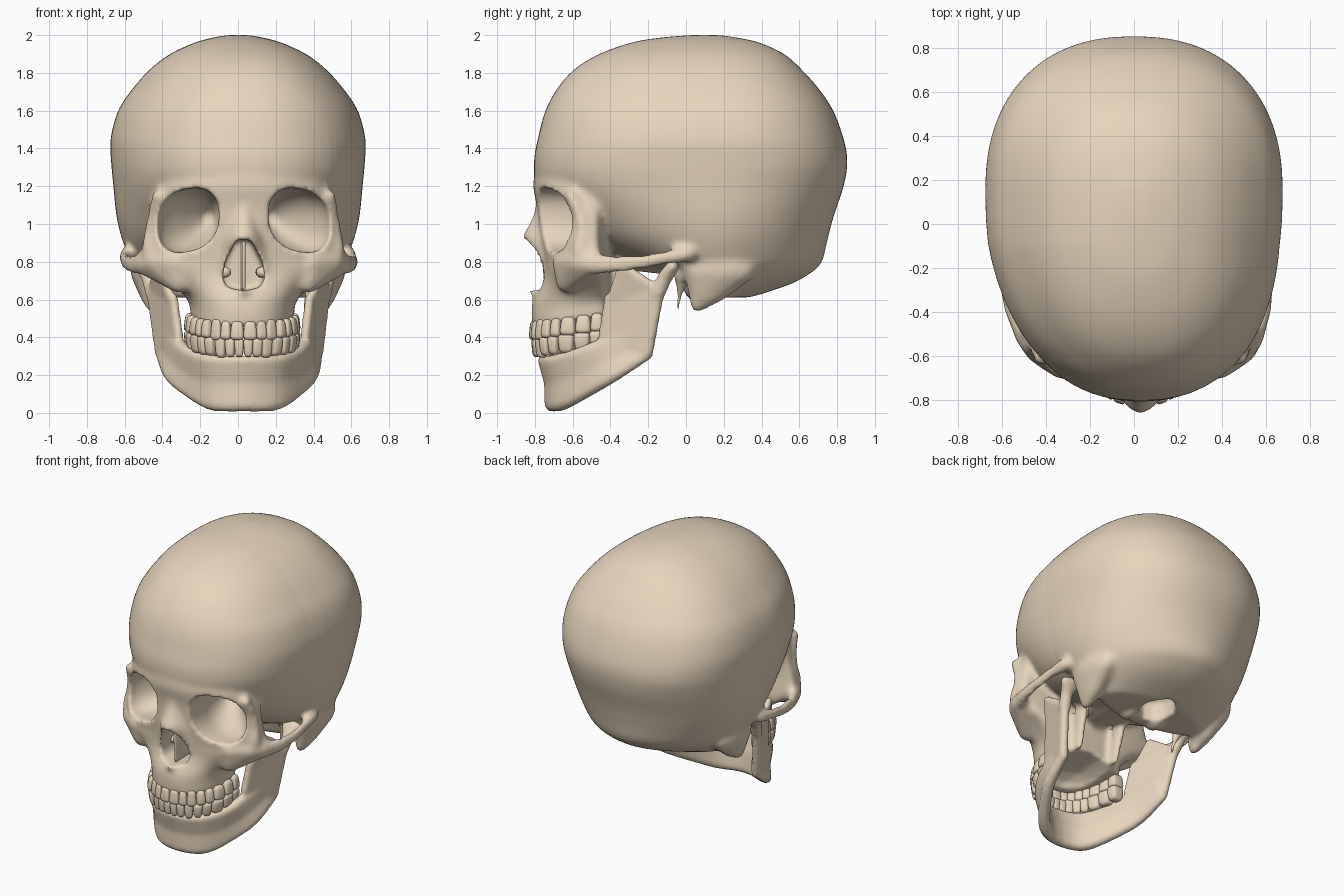
import bpy, bmesh, math
from mathutils import Vector, Matrix

if "Cube" in bpy.data.objects:
    bpy.data.objects.remove(bpy.data.objects["Cube"])

bone = bpy.data.materials.new("bone")
bone.diffuse_color = (0.80, 0.67, 0.51, 1)
bone.use_nodes = True
bone.node_tree.nodes["Principled BSDF"].inputs["Base Color"].default_value = bone.diffuse_color

tmp = bmesh.new()
bmesh.ops.create_icosphere(tmp, subdivisions=2, radius=1)
DIRS = [v.co.copy() for v in tmp.verts]
tmp.free()


def spline(rows, k=4):
    """Catmull-Rom resampling of a table of numbers."""
    out = []
    for i in range(len(rows) - 1):
        a, b, c, d = (rows[min(max(j, 0), len(rows) - 1)] for j in (i - 1, i, i + 1, i + 2))
        for s in range(k):
            t = s / k
            out.append([0.5 * (2 * q + (r - p) * t + (2 * p - 5 * q + 4 * r - u) * t * t
                               + (3 * q - p - 3 * r + u) * t ** 3) for p, q, r, u in zip(a, b, c, d)])
    return out + [list(rows[-1])]


def oval(t, n):
    c, s = math.cos(t), math.sin(t)
    return math.copysign(abs(c) ** (2 / n), c), math.copysign(abs(s) ** (2 / n), s)


def ring(z, yf, yb, w, yc, n=2.3, m=64):
    """Horizontal section: front, back, half width, y of greatest width."""
    pts = []
    for i in range(m):
        c, s = oval(2 * math.pi * i / m, n)
        pts.append(Vector((w * c, yc + s * ((yb - yc) if s > 0 else (yc - yf)), z)))
    return pts


def loft(bm, rings):
    vs = [[bm.verts.new(p) for p in r] for r in rings]
    m = len(vs[0])
    for a, b in zip(vs, vs[1:]):
        for i in range(m):
            bm.faces.new((a[i], a[(i + 1) % m], b[(i + 1) % m], b[i]))
    bm.faces.new(vs[0])
    bm.faces.new(vs[-1])


def hull(bm, *blobs, both=True):
    """Convex hull round ellipsoids (x, y, z, radius or radii), mirrored if both."""
    for side in ((1, -1) if both else (1,)):
        vs = []
        for x, y, z, r in blobs:
            r = r if isinstance(r, tuple) else (r, r, r)
            vs += [bm.verts.new((side * (x + d.x * r[0]), y + d.y * r[1], z + d.z * r[2])) for d in DIRS]
        res = bmesh.ops.convex_hull(bm, input=vs)
        bad = {v for v in res["geom_interior"] + res["geom_unused"] if isinstance(v, bmesh.types.BMVert)}
        bmesh.ops.delete(bm, geom=list(bad), context='VERTS')


def chain(bm, blobs, both=True):
    for a, b in zip(blobs, blobs[1:]):
        hull(bm, a, b, both=both)


def make(name, bm):
    bmesh.ops.recalc_face_normals(bm, faces=bm.faces[:])
    me = bpy.data.meshes.new(name)
    bm.to_mesh(me)
    bm.free()
    ob = bpy.data.objects.new(name, me)
    bpy.context.collection.objects.link(ob)
    me.materials.append(bone)
    return ob


def modify(ob, kind, **props):
    bpy.context.view_layer.objects.active = ob
    mod = ob.modifiers.new(kind, kind)
    for k, v in props.items():
        setattr(mod, k, v)
    bpy.ops.object.modifier_apply(modifier=mod.name)


# Braincase
bm = bmesh.new()
case = [(2.0, 0.02, .18, .06, .1), (1.985, -.15, .28, .14, .1), (1.96, -.29, .39, .23, .1),
        (1.90, -.46, .52, .36, .12), (1.82, -.59, .61, .465, .13), (1.72, -.68, .70, .555, .15),
        (1.60, -.745, .78, .635, .15), (1.45, -.785, .835, .675, .15), (1.33, -.805, .855, .672, .15),
        (1.2, -.785, .835, .66, .15), (1.05, -.66, .785, .645, .15), (.92, -.53, .75, .615, .15),
        (.80, -.30, .72, .565, .15), (.74, -.06, .66, .53, .15), (.68, -.02, .55, .47, .15), (.61, .0, .34, .40, .15)]
loft(bm, [ring(*r, n=1.8 + .5 * min(max((r[0] - .75) / .55, 0), 1)) for r in spline(case)])

# Face: brow, orbits, cheeks and upper jaw
face = [(1.30, -.79, -.48, .36, -.52), (1.21, -.81, -.44, .45, -.50), (1.1, -.79, -.42, .49, -.48),
        (1.0, -.78, -.42, .505, -.48), (.9, -.765, -.42, .53, -.48), (.82, -.755, -.41, .54, -.47),
        (.74, -.75, -.40, .47, -.46), (.67, -.775, -.40, .36, -.45), (.58, -.815, -.40, .285, -.45),
        (.45, -.815, -.40, .275, -.45)]
rings = [ring(*r, n=2.3 if r[0] < .78 else 2.05) for r in spline(face)]
for r in rings:
    for p in r:
        if p.z < .62:
            p.z += .15 * (p.y + .8) * (.62 - p.z) / .16
loft(bm, rings)

# Nasal bones
nose = [(1.17, -.785, -.6, .06, -.65), (1.08, -.80, -.6, .075, -.65), (1.0, -.83, -.6, .095, -.65),
        (.93, -.866, -.6, .12, -.65), (.86, -.83, -.6, .15, -.65), (.78, -.795, -.6, .18, -.65),
        (.68, -.775, -.6, .19, -.65)]
loft(bm, [ring(*r, n=1.9) for r in spline(nose)])
hull(bm, (0, -.75, .63, (.05, .05, .05)), (0, -.825, .645, .018), both=False)

# Cheekbones and zygomatic arches
hull(bm, (.47, -.575, .80, (.06, .06, .06)), (.34, -.63, .69, (.06, .06, .06)), (.54, -.49, .79, (.035, .06, .055)),
     (.36, -.66, .80, (.05, .05, .04)))
chain(bm, [(.53, -.50, .79, (.04, .05, .06)), (.58, -.39, .785, (.028, .04, .05)),
           (.603, -.25, .795, (.025, .03, .043)), (.605, -.12, .82, (.026, .03, .038)),
           (.58, .0, .84, (.045, .06, .045))])
chain(bm, [(.455, -.61, 1.15, .035), (.475, -.56, 1.05, .032), (.49, -.545, .96, .034), (.49, -.56, .86, .05)])

# Mastoids, styloids, condyles, pterygoid plates, sphenoid
chain(bm, [(.485, .18, .76, (.09, .2, .1)), (.46, .11, .62, (.06, .10, .05)), (.455, .06, .56, (.03, .04, .03))])
chain(bm, [(.40, -.02, .74, .05), (.37, -.03, .64, .022), (.35, -.045, .54, .016)])
hull(bm, (.11, .08, .62, (.045, .08, .045)))
hull(bm, (.15, -.36, .54, (.02, .04, .03)), (.16, -.32, .80, (.03, .06, .04)))
hull(bm, (0, -.45, .87, .1), (0, .0, .82, (.25, .1, .1)), both=False)
skull = make("skull", bm)
modify(skull, 'REMESH', mode='VOXEL', voxel_size=.016)
modify(skull, 'SMOOTH', factor=.5, iterations=7)

# Cutters: orbits, nasal opening, palate vault, foramen magnum
bm = bmesh.new()
orbit = [(-1, .30, 1.02, .168, .168), (-.7, .298, 1.02, .168, .166), (-.55, .275, 1.02, .158, .158),
         (-.4, .21, 1.03, .09, .10), (-.3, .17, 1.03, .03, .03)]
for side in (1, -1):
    rows = []
    for y, cx, cz, rx, rz in spline(orbit):
        sec = [oval(2 * math.pi * i / 40, 2.35) for i in range(40)]
        rows.append([Vector((side * (cx + rx * c), y, cz + rz * s - .17 * rx * c)) for c, s in sec])
    loft(bm, rows)
pear = [(.03, .905), (.085, .80), (.10, .72), (.08, .675), (.01, .66)]
hull(bm, *[(s * x, y, z, .012) for x, z in pear for s in (1, -1) for y in (-1, -.48)], both=False)
hull(bm, (0, -.56, .44, (.19, .19, .11)), (0, -.38, .46, (.19, .1, .11)), both=False)
hull(bm, (0, .23, .50, (.11, .14, .05)), (0, .23, .72, (.11, .14, .05)), both=False)
cutters = make("cutters", bm)
cutters.hide_render = True
modify(skull, 'BOOLEAN', operation='DIFFERENCE', object=cutters, solver='EXACT')
bpy.data.objects.remove(cutters)
modify(skull, 'REMESH', mode='VOXEL', voxel_size=.014)
modify(skull, 'SMOOTH', factor=.5, iterations=4)

# Septum and conchae inside the nose
bm = bmesh.new()
hull(bm, *[(0, y, z, .009) for y, z in ((-.74, .66), (-.74, .80), (-.76, .90), (-.44, .66), (-.44, .9))], both=False)
hull(bm, (.10, -.62, .745, (.035, .03, .03)), (.10, -.47, .745, (.03, .02, .03)))
septum = make("nasal_septum", bm)

# Lower jaw
bm = bmesh.new()
upper = [(.40, -.24, .44, .028), (.34, -.42, .37, .036), (.285, -.56, .315, .034),
         (.19, -.685, .28, .032), (.09, -.74, .275, .03), (0, -.755, .275, .03)]
lower = [(.415, -.20, .31, .028), (.375, -.38, .20, .036), (.28, -.53, .115, .038),
         (.18, -.645, .055, .04), (.09, -.695, .045, .04), (0, -.71, .046, .04)]
upper, lower = spline(upper, 3), spline(lower, 3)
middle = [[.49 * (p + q) for p, q in zip(a, b)] for a, b in zip(upper, lower)]
for i in range(len(upper) - 1):
    for a, b in ((upper, middle), (middle, lower)):
        hull(bm, a[i], a[i + 1], b[i], b[i + 1])
hull(bm, (.465, -.135, .67, .028), (.42, -.20, .32, .028), (.335, -.44, .41, .026), (.36, -.41, .61, .024))
chain(bm, [(.455, -.15, .63, .04), (.475, -.11, .72, .04), (.475, -.07, .775, (.08, .036, .034))])
hull(bm, (.37, -.40, .60, .022), (.455, -.17, .665, .026), (.43, -.34, .78, .024))
jaw = make("lower_jaw", bm)
modify(jaw, 'REMESH', mode='VOXEL', voxel_size=.012)
modify(jaw, 'SMOOTH', factor=.5, iterations=8)


# Teeth set along an elliptical arch
def teeth(name, widths, ax, ay, rise):
    bm = bmesh.new()
    path = [Vector((ax * oval(t / 800 * math.pi, 2.3)[1], -.44 - ay * oval(t / 800 * math.pi, 2.3)[0], 0))
            for t in range(401)]
    total = sum((b - a).length for a, b in zip(path, path[1:]))
    scale, run = total / sum(widths), 0
    for k, w in enumerate(widths):
        w *= scale
        target, dist, i = run + w / 2, 0, 0
        while dist < target and i < 396:
            dist += (path[i + 1] - path[i]).length
            i += 1
        p, tan = path[i], path[i + 4] - path[i - 4]
        ang = math.atan2(tan.y, tan.x)
        run += w
        occ = .387 + .13 * (p.y + .82)
        deep = .030 if k < 3 else .044
        tall = .05 + (.006 if k == 2 else 0)
        for side in (1, -1):
            for v in bmesh.ops.create_icosphere(bm, subdivisions=3, radius=1)["verts"]:
                q = Vector([math.copysign(abs(c) ** .5, c) for c in v.co])
                taper = 1 - .14 * q.z * rise
                q = Vector((q.x * w * .52 * taper, q.y * deep * taper, q.z * tall))
                q = Matrix.Rotation(ang, 3, 'Z') @ q + Vector((p.x, p.y, occ + rise * .046))
                v.co = (side * q.x, q.y, q.z)
    return make(name, bm)


up = teeth("upper_teeth", [.066, .052, .058, .055, .055, .08, .078, .065], .262, .36, 1)
low = teeth("lower_teeth", [.046, .05, .055, .056, .058, .085, .083, .07], .262, .347, -1)

# The face sits slightly off the midline; smooth shading throughout
for ob in (skull, septum, jaw, up, low):
    for v in ob.data.vertices:
        v.co.x += .03 * min(max((-.1 - v.co.y) / .5, 0), 1)
    bmf = bmesh.new()
    bmf.from_mesh(ob.data)
    bmesh.ops.recalc_face_normals(bmf, faces=bmf.faces[:])
    bmf.to_mesh(ob.data)
    bmf.free()
    ob.data.shade_smooth()
